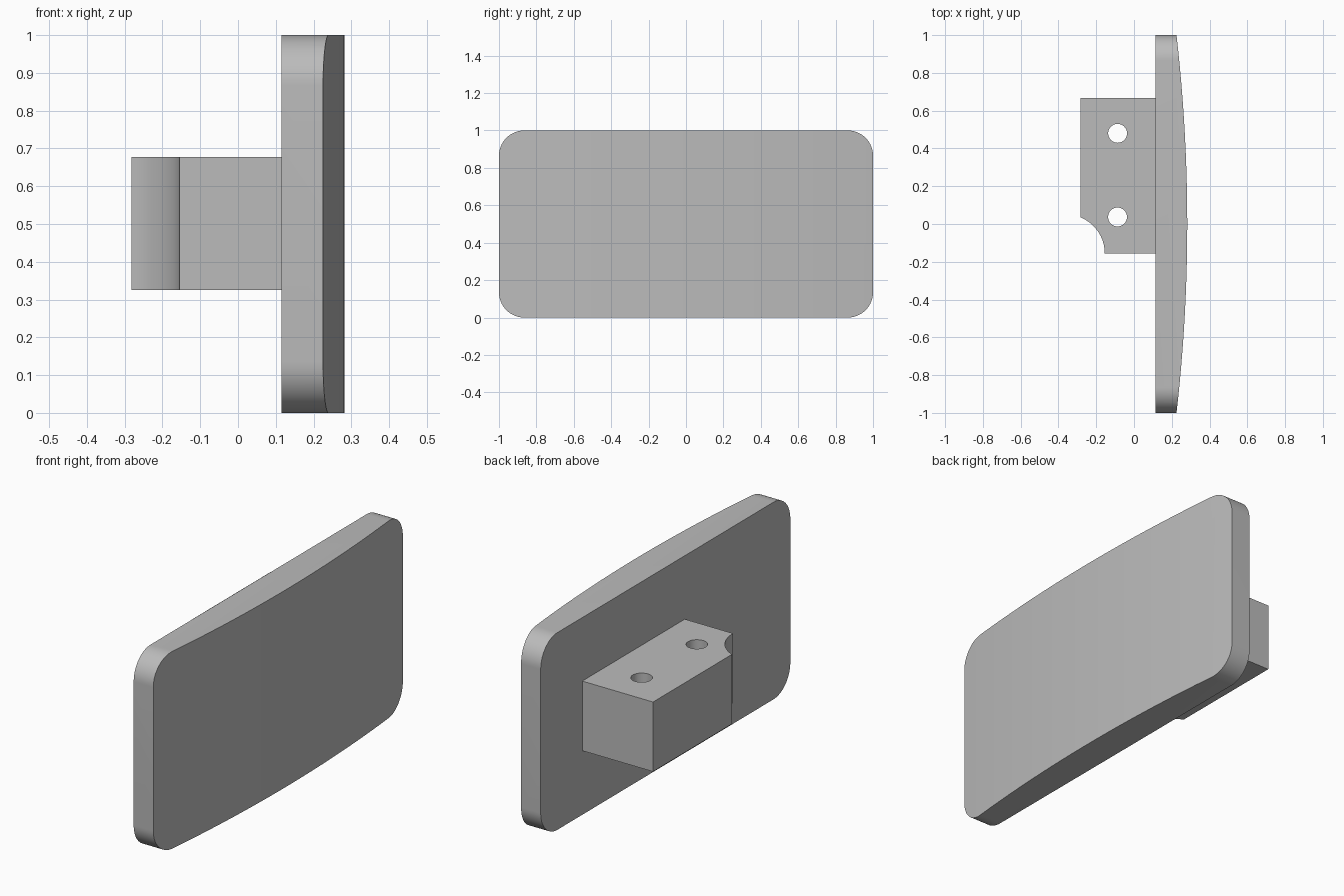
import bpy, bmesh
from math import sin, cos, pi, sqrt, radians, asin
from mathutils import Vector

cube = bpy.data.objects.get("Cube")
if cube:
    bpy.data.objects.remove(cube, do_unlink=True)

grey = bpy.data.materials.new("plain grey")
grey.use_nodes = True
COLOUR = (0.5, 0.5, 0.5, 1)
grey.diffuse_color = COLOUR
grey.node_tree.nodes["Principled BSDF"].inputs["Base Color"].default_value = COLOUR


def arc(cx, cy, r, start, end, steps):
    """Points on a circular arc, angles in radians."""
    angles = [start + (end - start) * i / steps for i in range(steps + 1)]
    return [(cx + r * cos(a), cy + r * sin(a)) for a in angles]


def prism(name, outline, place, depth):
    """Extrude a closed 2D outline along the depth vector."""
    bm = bmesh.new()
    face = bm.faces.new([bm.verts.new(place(u, v)) for u, v in outline])
    new = bmesh.ops.extrude_face_region(bm, geom=[face])["geom"]
    bmesh.ops.translate(bm, vec=Vector(depth),
                        verts=[g for g in new if isinstance(g, bmesh.types.BMVert)])
    bmesh.ops.recalc_face_normals(bm, faces=bm.faces)
    mesh = bpy.data.meshes.new(name)
    bm.to_mesh(mesh)
    bm.free()
    mesh.materials.append(grey)
    obj = bpy.data.objects.new(name, mesh)
    bpy.context.collection.objects.link(obj)
    return obj


def combine(obj, tool, operation):
    """Apply a boolean and remove its helper."""
    bpy.context.view_layer.objects.active = obj
    mod = obj.modifiers.new("Boolean", "BOOLEAN")
    mod.operation, mod.object, mod.solver = operation, tool, "EXACT"
    bpy.ops.object.modifier_apply(modifier=mod.name)
    bpy.data.objects.remove(tool, do_unlink=True)


# Panel: bowed plan outline, trimmed to a rounded rectangle
BACK, EDGE, CROWN = 0.115, 0.225, 0.282
bow = CROWN - EDGE
radius = (1 + bow * bow) / (2 * bow)
half = asin(1 / radius)
plan = [(BACK, 1), (BACK, -1)] + arc(CROWN - radius, 0, radius, -half, half, 40)
panel = prism("panel", plan, lambda x, y: (x, y, -0.1), (0, 0, 1.2))

R = 0.135
rounded = []
for i, (sy, sz) in enumerate([(1, 1), (-1, 1), (-1, -1), (1, -1)]):
    rounded += arc(sy * (1 - R), 0.5 + sz * (0.5 - R), R, i * pi / 2, (i + 1) * pi / 2, 16)
trim = prism("panel_trim", rounded, lambda y, z: (0, y, z), (0.5, 0, 0))
combine(panel, trim, "INTERSECT")

# Mounting block with a scooped corner
LEFT, FRONT, REAR, LOW, HIGH = -0.282, -0.155, 0.667, 0.325, 0.678
SCOOP_X, SCOOP_R = -0.36, 0.205
scoop = arc(SCOOP_X, FRONT, SCOOP_R, asin(sqrt(1 - ((LEFT - SCOOP_X) / SCOOP_R) ** 2)), 0, 16)
block_plan = scoop + [(BACK, FRONT), (BACK, REAR), (LEFT, REAR)]
block = prism("mounting_block", block_plan, lambda x, y: (x, y, LOW), (0, 0, HIGH - LOW))

# Bolt holes through the block
for y in (0.037, 0.48):
    circle = arc(-0.087, y, 0.05, 0, 2 * pi, 32)[:-1]
    hole = prism("bolt_hole", circle, lambda x, y: (x, y, LOW - 0.1), (0, 0, HIGH - LOW + 0.2))
    combine(block, hole, "DIFFERENCE")

# Smooth curved surfaces, keep edges crisp
for obj in (panel, block):
    bpy.ops.object.select_all(action="DESELECT")
    obj.select_set(True)
    bpy.context.view_layer.objects.active = obj
    bpy.ops.object.shade_smooth_by_angle(angle=radians(30))
